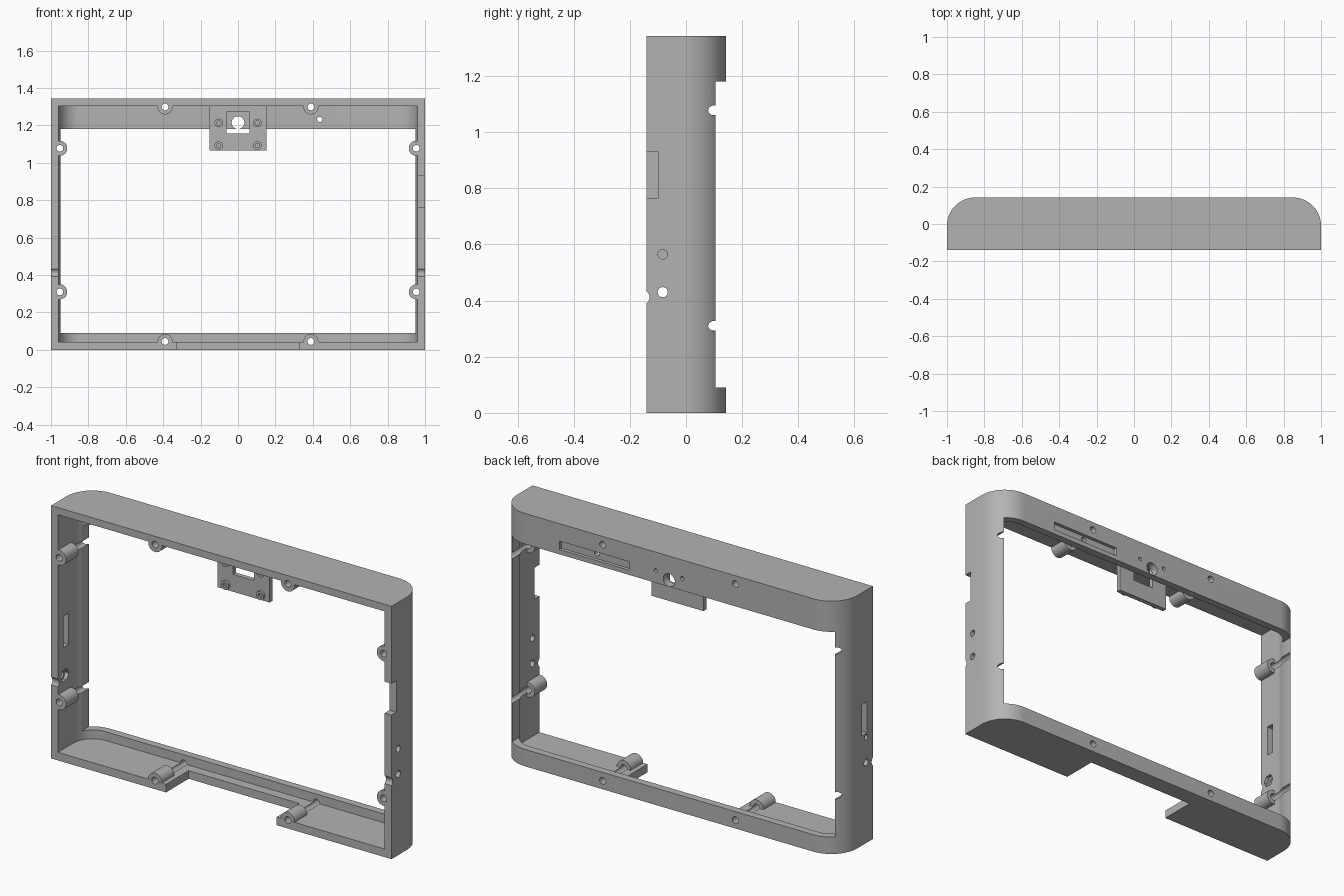
import bpy, bmesh, math
from mathutils import Matrix

if "Cube" in bpy.data.objects:
    bpy.data.objects.remove(bpy.data.objects["Cube"])

grey = bpy.data.materials.new("plain grey")
grey.use_nodes = True
COLOUR = (0.45, 0.45, 0.45, 1)
grey.diffuse_color = COLOUR
grey.node_tree.nodes["Principled BSDF"].inputs["Base Color"].default_value = COLOUR

FRONT, BACK, HEIGHT, WALL = -0.14, 0.142, 1.343, 0.04
LIP = BACK - WALL


def finish(name, bm):
    bmesh.ops.recalc_face_normals(bm, faces=bm.faces)
    mesh = bpy.data.meshes.new(name)
    bm.to_mesh(mesh)
    bm.free()
    mesh.materials.append(grey)
    obj = bpy.data.objects.new(name, mesh)
    bpy.context.collection.objects.link(obj)
    return obj


def box(name, x0, x1, y0, y1, z0, z1):
    bm = bmesh.new()
    bmesh.ops.create_cube(bm, size=1)
    bmesh.ops.scale(bm, vec=(x1 - x0, y1 - y0, z1 - z0), verts=bm.verts)
    bmesh.ops.translate(bm, vec=((x0 + x1) / 2, (y0 + y1) / 2, (z0 + z1) / 2), verts=bm.verts)
    return finish(name, bm)


def rod(name, axis, r, centre, length, sides=32):
    """Cylinder along the x or y axis, given its centre."""
    bm = bmesh.new()
    bmesh.ops.create_cone(bm, cap_ends=True, segments=sides, radius1=r, radius2=r, depth=length)
    turn = Matrix.Rotation(math.pi / 2, 4, "Y" if axis == "x" else "X")
    bmesh.ops.transform(bm, matrix=Matrix.Translation(centre) @ turn, verts=bm.verts)
    return finish(name, bm)


def tube(name, x, z, outer, inner, y0, y1, sides=32):
    """Hollow cylinder along y."""
    bm = bmesh.new()
    rings = []
    for r, y in ((outer, y0), (outer, y1), (inner, y1), (inner, y0)):
        angles = [2 * math.pi * i / sides for i in range(sides)]
        rings.append([bm.verts.new((x + r * math.cos(a), y, z + r * math.sin(a))) for a in angles])
    for a, b in zip(rings, rings[1:] + rings[:1]):
        for i in range(sides):
            j = (i + 1) % sides
            bm.faces.new((a[i], a[j], b[j], b[i]))
    return finish(name, bm)


def shell(name, half, y0, y1, radius, z0, z1):
    """Upright block whose two back corners are rounded."""
    bm = bmesh.new()
    points = [(-half, y0), (half, y0)]
    for side, start in ((1, 0), (-1, math.pi / 2)):
        for i in range(17):
            a = start + i * math.pi / 32
            points.append((side * (half - radius) + radius * math.cos(a), y1 - radius + radius * math.sin(a)))
    face = bm.faces.new([bm.verts.new((x, y, z0)) for x, y in points])
    top = bmesh.ops.extrude_face_region(bm, geom=[face])["geom"]
    bmesh.ops.translate(bm, vec=(0, 0, z1 - z0), verts=[v for v in top if isinstance(v, bmesh.types.BMVert)])
    return finish(name, bm)


def cut(target, cutter):
    mod = target.modifiers.new("cut", "BOOLEAN")
    mod.operation, mod.solver, mod.object = "DIFFERENCE", "EXACT", cutter
    bpy.context.view_layer.objects.active = target
    bpy.ops.object.modifier_apply(modifier=mod.name)
    bpy.data.objects.remove(cutter)


def smooth(obj):
    bpy.ops.object.select_all(action="DESELECT")
    obj.select_set(True)
    bpy.context.view_layer.objects.active = obj
    bpy.ops.object.shade_smooth_by_angle(angle=math.radians(30))


# Frame: hollow shell with a wide opening in the back
frame = shell("frame", 1, FRONT, BACK, 0.152, 0, HEIGHT)
cut(frame, shell("cavity", 1 - WALL, FRONT - 0.1, LIP, 0.112, 0.043, 1.305))
cut(frame, box("opening", -0.948, 0.948, 0, 0.3, 0.09, 1.18))

# Floor notch, side port notch and slot in the opposite wall
cut(frame, box("floor_notch", -0.325, 0.325, -0.3, 0.05, -0.1, 0.07))
cut(frame, box("side_port", 0.9, 1.1, -0.3, -0.1, 0.765, 0.932))
cut(frame, box("side_slot", -1.1, -0.9, -0.092, -0.05, 0.582, 0.748))

# Round holes in the side walls, with a hexagonal pocket inside one of them
cut(frame, rod("hole", "x", 0.018, (0, -0.083, 0.43), 2.2))
cut(frame, rod("hole", "x", 0.017, (1, -0.083, 0.565), 0.2))
cut(frame, rod("blind_hole", "x", 0.014, (-1, -0.083, 0.563), 0.03))
cut(frame, rod("hex_pocket", "x", 0.034, (-0.96, -0.083, 0.43), 0.04, 6))
cut(frame, rod("cable_groove", "x", 0.027, (0, -0.157, 0.412), 2.2))

# Back details: shallow label recess, lens hole and pin holes
cut(frame, box("recess", 0.235, 0.645, BACK - 0.018, 0.3, 1.205, 1.25))
cut(frame, rod("sensor_hole", "y", 0.014, (0.437, 0.12, 1.232), 0.1))
cut(frame, rod("lens_hole", "y", 0.034, (0, 0.12, 1.215), 0.1))
for side in (-1, 1):
    cut(frame, rod("pin_hole", "y", 0.01, (side * 0.078, BACK, 1.245), 0.06))

# Screw bosses around the rim, drilled through to the back
places = [(s * 0.39, z) for s in (-1, 1) for z in (0.045, 1.299)]
places += [(s * 0.953, z) for s in (-1, 1) for z in (0.31, 1.078)]
bosses = []
for x, z in places:
    cut(frame, rod("screw_hole", "y", 0.018, (x, 0, z), 0.6))
    bosses.append(tube("screw_boss", x, z, 0.04, 0.018, FRONT + 0.001, -0.035))

# Mounting plate hanging behind the top rail
plate = box("mounting_plate", -0.153, 0.153, 0.047, 0.072, 1.065, 1.31)
cut(plate, box("window", -0.062, 0.062, 0, 0.1, 1.157, 1.273))
studs = [tube("plate_stud", s * 0.103, z, 0.023, 0.011, 0.035, 0.05, 24)
         for s in (-1, 1) for z in (1.092, 1.213)]

for obj in [frame, plate] + bosses + studs:
    smooth(obj)
